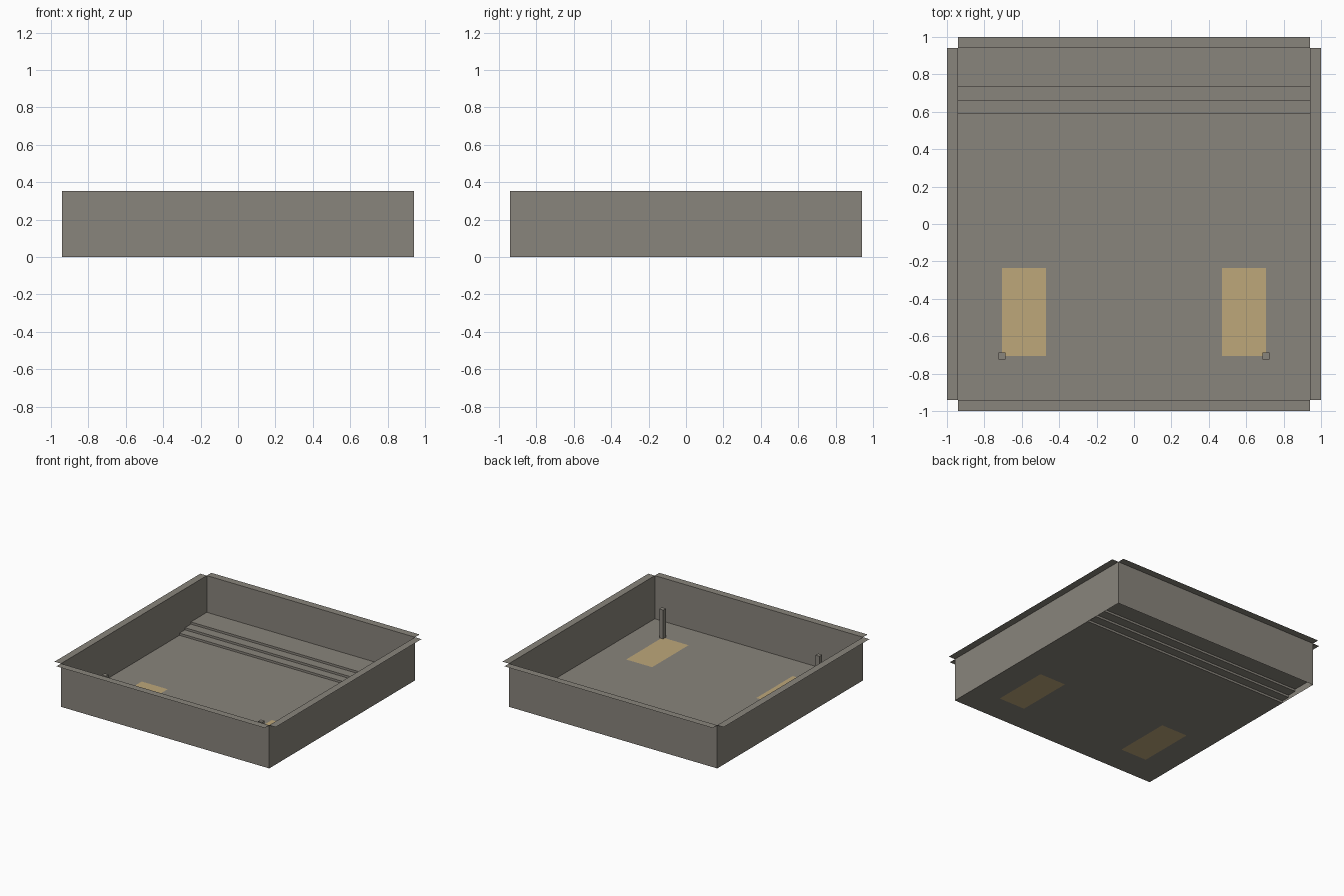
import bpy, bmesh
from mathutils import Matrix, Vector

cube = bpy.data.objects.get("Cube")
if cube:
    bpy.data.objects.remove(cube, do_unlink=True)

U = 2 / 17            # design unit: the tray is 16 units wide plus two half-unit lips
HALF, HEIGHT, LIP = 8, 3, 0.5
RISER = 0.15


def make_material(name, rgb):
    mat = bpy.data.materials.new(name)
    mat.use_nodes = True
    mat.diffuse_color = (*rgb, 1)
    mat.node_tree.nodes["Principled BSDF"].inputs["Base Color"].default_value = (*rgb, 1)
    return mat


grey = make_material("warm_grey", (0.25, 0.232, 0.20))
tan = make_material("tan", (0.515, 0.387, 0.195))


def finish(name, bm, *materials):
    bmesh.ops.scale(bm, vec=(U, U, U), verts=bm.verts)
    mesh = bpy.data.meshes.new(name)
    bm.to_mesh(mesh)
    bm.free()
    for mat in materials:
        mesh.materials.append(mat)
    obj = bpy.data.objects.new(name, mesh)
    bpy.context.collection.objects.link(obj)
    return obj


def sweep_x(bm, profile, xs):
    """Sheet made by carrying a (y, z) profile through the x stations."""
    rows = [[bm.verts.new((x, y, z)) for y, z in profile] for x in xs]
    for a, b in zip(rows, rows[1:]):
        for i in range(len(profile) - 1):
            bm.faces.new((a[i], b[i], b[i + 1], a[i + 1]))


# Floor: level sheet with three low steps at the back and two tan pads
profile = [(-HALF, 0), (-6, 0), (-2, 0)]
level = 0
for y in (5, 5.6, 6.25):
    profile += [(y, level), (y, level + RISER)]
    level += RISER
profile.append((HALF, level))
bm = bmesh.new()
sweep_x(bm, profile, (-HALF, -6, -4, 4, 6, HALF))
for face in bm.faces:
    c = face.calc_center_median()
    if 4 < abs(c.x) < 6 and -6 < c.y < -2:
        face.material_index = 1
finish("stepped_floor", bm, grey, tan)

# Four thin walls, each with an outward lip and open corners
for turn, side in enumerate(("front", "left", "back", "right")):
    bm = bmesh.new()
    sweep_x(bm, [(-HALF, 0), (-HALF, HEIGHT), (-HALF - LIP, HEIGHT)], (-HALF, HALF))
    bmesh.ops.rotate(bm, verts=bm.verts, cent=(0, 0, 0),
                     matrix=Matrix.Rotation(turn * 1.5707963, 3, "Z"))
    # Lips face up, walls face outward
    for face in bm.faces:
        face.normal_update()
        c = face.calc_center_median()
        out = Vector((0, 0, 1)) if c.z > HEIGHT - 0.1 else Vector((c.x, c.y, 0))
        if face.normal.dot(out) < 0:
            face.normal_flip()
    finish(side + "_wall", bm, grey)

# Slim square posts at the outer front corners of the pads
for side, sign in (("left", 1), ("right", -1)):
    bm = bmesh.new()
    bmesh.ops.create_cube(bm, size=1)
    bmesh.ops.scale(bm, vec=(0.3, 0.3, 2), verts=bm.verts)
    bmesh.ops.translate(bm, vec=(6 * sign, -6, 1), verts=bm.verts)
    finish(side + "_post", bm, grey)
